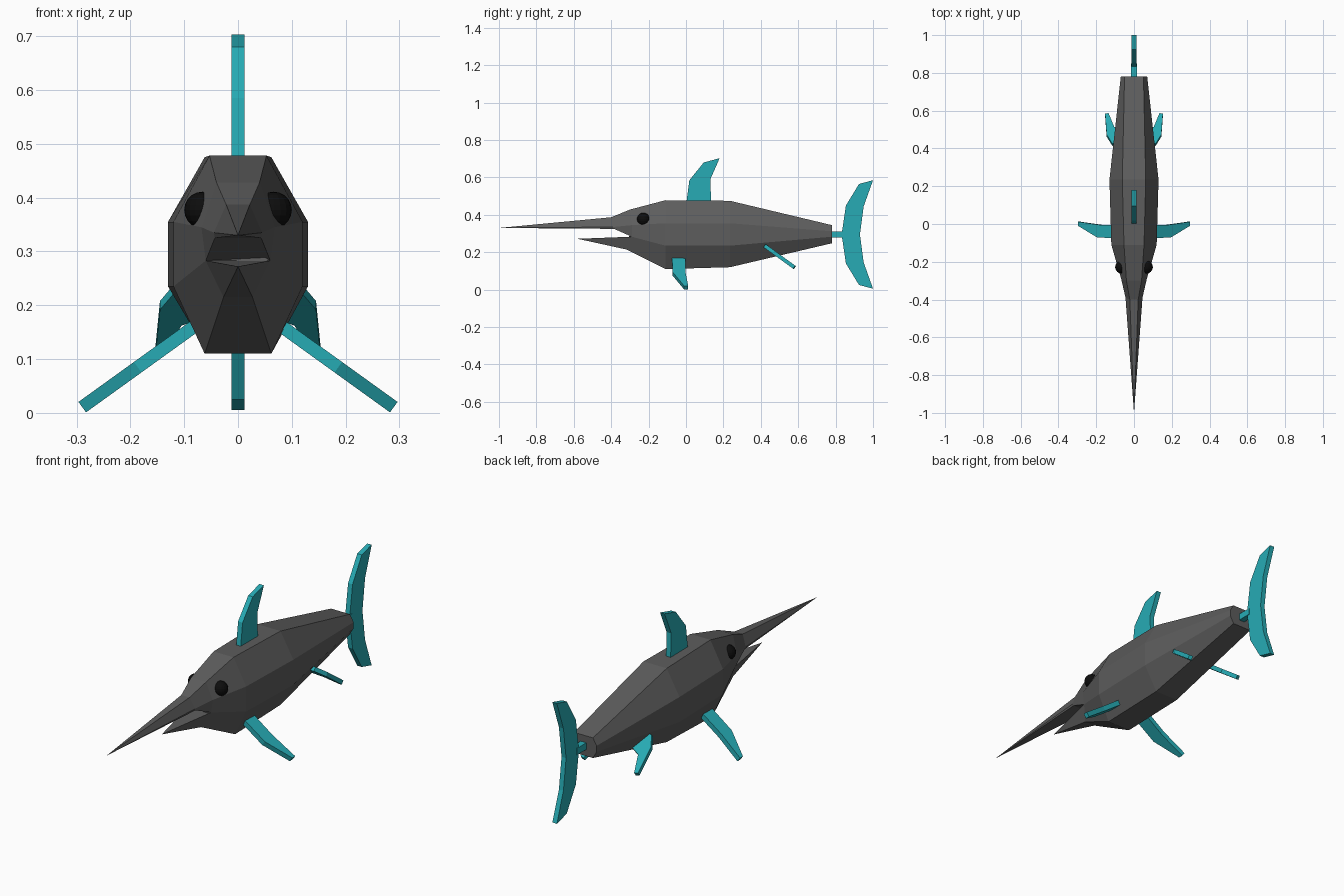
import bpy, bmesh, math
from mathutils import Vector

if "Cube" in bpy.data.objects:
    bpy.data.objects.remove(bpy.data.objects["Cube"])


def material(name, rgb):
    m = bpy.data.materials.new(name)
    m.diffuse_color = (*rgb, 1)
    m.use_nodes = True
    m.node_tree.nodes["Principled BSDF"].inputs["Base Color"].default_value = m.diffuse_color
    return m


GREY = material("charcoal grey", (0.11, 0.11, 0.11))
TEAL = material("teal", (0.02, 0.41, 0.46))
BLACK = material("black", (0.004, 0.004, 0.004))


def finish(bm, name, mat):
    bmesh.ops.remove_doubles(bm, verts=bm.verts, dist=1e-5)
    bmesh.ops.recalc_face_normals(bm, faces=bm.faces)
    me = bpy.data.meshes.new(name)
    bm.to_mesh(me)
    bm.free()
    me.materials.append(mat)
    ob = bpy.data.objects.new(name, me)
    bpy.context.collection.objects.link(ob)
    return ob


def loft(name, rings, tip=None):
    """Each ring is a list of (half_width, y, z) from top to bottom; mirrored in x."""
    bm = bmesh.new()
    loops = []
    for r in rings:
        pts = [(x, y, z) for x, y, z in r] + [(-x, y, z) for x, y, z in reversed(r)]
        loops.append([bm.verts.new(p) for p in pts])
    n = len(loops[0])
    for a, b in zip(loops, loops[1:]):
        for i in range(n):
            j = (i + 1) % n
            bm.faces.new((a[i], a[j], b[j], b[i]))
    bm.faces.new(loops[0])
    if tip:
        t = bm.verts.new(tip)
        for i in range(n):
            bm.faces.new((loops[-1][i], loops[-1][(i + 1) % n], t))
    else:
        bm.faces.new(loops[-1])
    return finish(bm, name, GREY)


def plate(name, profile, origin, u, v, thick=0.024):
    """Flat fin: profile (a, b) placed at origin + a*u + b*v, extruded along the normal."""
    bm = bmesh.new()
    o, u, v = Vector(origin), Vector(u).normalized(), Vector(v).normalized()
    n = u.cross(v) * thick / 2
    lo = [bm.verts.new(o + a * u + b * v - n) for a, b in profile]
    hi = [bm.verts.new(o + a * u + b * v + n) for a, b in profile]
    bm.faces.new(lo)
    bm.faces.new(hi)
    for i in range(len(lo)):
        j = (i + 1) % len(lo)
        bm.faces.new((lo[i], lo[j], hi[j], hi[i]))
    return finish(bm, name, TEAL)


# Body: octagonal sections from tail to head
head = [(0.04, -0.30, 0.428), (0.068, -0.29, 0.345), (0.06, -0.29, 0.283), (0.027, -0.32, 0.215)]
loft("body", [
    [(0.05, 0.78, 0.345), (0.07, 0.78, 0.312), (0.07, 0.78, 0.283), (0.05, 0.78, 0.248)],
    [(0.062, 0.235, 0.475), (0.13, 0.235, 0.355), (0.13, 0.235, 0.235), (0.062, 0.235, 0.12)],
    [(0.053, -0.11, 0.478), (0.12, -0.11, 0.355), (0.12, -0.11, 0.235), (0.062, -0.11, 0.11)],
    head])

# Long upper bill and short lower jaw
loft("upper_bill", [
    head[:3],
    [(0.022, -0.40, 0.387), (0.045, -0.39, 0.335), (0.043, -0.385, 0.325)]],
    tip=(0, -1.0, 0.33))
loft("lower_jaw", [head[2:]], tip=(0, -0.58, 0.272))

# Back fin, tail stalk and crescent tail
Y, Z = (0, 1, 0), (0, 0, 1)
plate("back_fin", [(0, 0.45), (0.018, 0.585), (0.095, 0.68), (0.18, 0.703),
                   (0.13, 0.59), (0.135, 0.45)], (0, 0, 0), Y, Z)
plate("tail_stalk", [(0.77, 0.28), (0.85, 0.28), (0.85, 0.312), (0.77, 0.312)],
      (0, 0, 0), Y, Z, 0.03)
upper = [(0.95, 0.15), (1.0, 0.29), (0.925, 0.27), (0.855, 0.155)]
plate("tail_fin", [(0.93, 0)] + upper + [(0.832, 0)] + [(y, -z) for y, z in reversed(upper)],
      (0, 0, 0.295), Y, Z)

for s, side in ((-1, "left"), (1, "right")):
    # Front side fins, sloping down and out
    plate("front_fin_" + side, [(-0.05, -0.075), (0.12, -0.072), (0.247, -0.01),
                                (0.247, 0.012), (0.11, -0.004), (-0.05, -0.004)],
          (s * 0.089, 0, 0.155), (s * 0.2, 0, -0.144), Y)
    # Small rear fins, sloping backwards
    plate("rear_fin_" + side, [(0.05, 0), (0.115, 0), (0.145, 0.06), (0.153, 0.195),
                               (0.135, 0.2), (0.105, 0.11), (0.05, 0.08)],
          (0, 0.42, 0.235), (s, 0, 0), (0, 0.8, -0.58), 0.02)
    # Round eyes
    bm = bmesh.new()
    bmesh.ops.create_uvsphere(bm, u_segments=16, v_segments=10, radius=0.034)
    bmesh.ops.translate(bm, verts=bm.verts, vec=(s * 0.066, -0.228, 0.377))
    finish(bm, "eye_" + side, BLACK)
